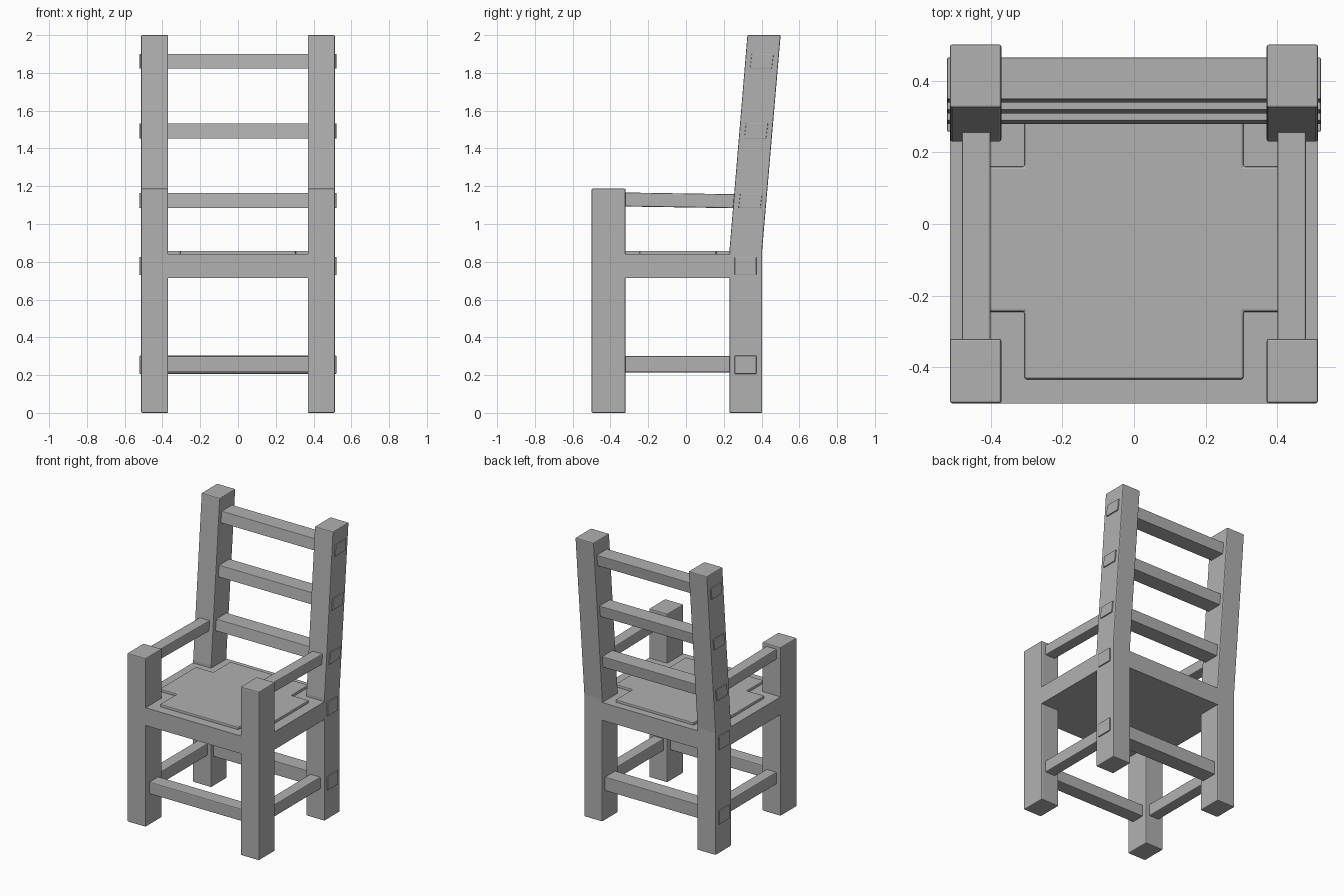
import bpy, bmesh
from mathutils import Vector

if "Cube" in bpy.data.objects:
    bpy.data.objects.remove(bpy.data.objects["Cube"])

grey = bpy.data.materials.new("dark_grey")
grey.diffuse_color = (0.44, 0.44, 0.44, 1)
grey.use_nodes = True
grey.node_tree.nodes["Principled BSDF"].inputs["Base Color"].default_value = grey.diffuse_color


def prism(name, pts, sweep, bevel=0.0):
    """Extrude a closed 3D polygon along the sweep vector."""
    bm = bmesh.new()
    face = bm.faces.new([bm.verts.new(p) for p in pts])
    ext = bmesh.ops.extrude_face_region(bm, geom=[face])
    verts = [v for v in ext["geom"] if isinstance(v, bmesh.types.BMVert)]
    bmesh.ops.translate(bm, verts=verts, vec=Vector(sweep))
    bmesh.ops.recalc_face_normals(bm, faces=bm.faces)
    mesh = bpy.data.meshes.new(name)
    bm.to_mesh(mesh)
    bm.free()
    mesh.materials.append(grey)
    ob = bpy.data.objects.new(name, mesh)
    bpy.context.collection.objects.link(ob)
    if bevel:
        mod = ob.modifiers.new("Bevel", "BEVEL")
        mod.width = bevel
        mod.segments = 2
        mod.limit_method = "ANGLE"
        mod.angle_limit = 0.5
    return ob


def side_prism(name, yz, x0, x1, bevel=0.006):
    return prism(name, [(x0, y, z) for y, z in yz], (x1 - x0, 0, 0), bevel)


def bar(name, y0, y1, z0, z1, x0, x1, lean=0.0, bevel=0.006):
    yz = [(y0, z0), (y1, z0), (y1 + lean, z1), (y0 + lean, z1)]
    return side_prism(name, yz, x0, x1, bevel)


def cross_slab(name, x_out, x_in, y_front, y_front_in, y_back_in, y_back, z0, z1, bevel):
    """Rectangle with its four corners notched out."""
    half = [(x_in, y_front), (x_in, y_front_in), (x_out, y_front_in),
            (x_out, y_back_in), (x_in, y_back_in), (x_in, y_back)]
    pts = half + [(-x, y) for x, y in reversed(half)]
    return prism(name, [(x, y, z0) for x, y in pts], (0, 0, z1 - z0), bevel)


# Legs, armrests and side stretchers, one set per side
back_profile = [(0.23, 0), (0.403, 0), (0.403, 0.86), (0.501, 2.0), (0.325, 2.0), (0.23, 0.86)]
arm_profile = [(-0.34, 1.093), (0.30, 1.083), (0.30, 1.157), (-0.34, 1.167)]
for s, side in ((-1, "left"), (1, "right")):
    bar(side + "_front_leg", -0.50, -0.32, 0, 1.187, s * 0.37, s * 0.513)
    side_prism(side + "_back_leg", back_profile, s * 0.37, s * 0.513)
    side_prism(side + "_armrest", arm_profile, s * 0.40, s * 0.48)
    bar(side + "_stretcher", -0.34, 0.25, 0.215, 0.30, s * 0.40, s * 0.48)

# Seat block, flush with the legs, and the raised notched pad
cross_slab("seat", 0.513, 0.38, -0.50, -0.33, 0.24, 0.403, 0.715, 0.84, 0)
cross_slab("seat_pad", 0.44, 0.305, -0.433, -0.245, 0.16, 0.35, 0.83, 0.858, 0.006)

# Front stretcher
bar("front_stretcher", -0.455, -0.355, 0.215, 0.30, -0.39, 0.39)

# Rear bars running through the back legs, ends projecting
bar("back_stretcher", 0.258, 0.372, 0.207, 0.303, -0.521, 0.521, 0, 0.003)
bar("seat_tenon", 0.258, 0.372, 0.729, 0.826, -0.521, 0.521, 0, 0.003)
for i, (y, z) in enumerate(((0.278, 1.085), (0.308, 1.453), (0.338, 1.822))):
    bar("back_slat_%d" % (i + 1), y, y + 0.116, z, z + 0.079, -0.521, 0.521, 0.01, 0.003)
